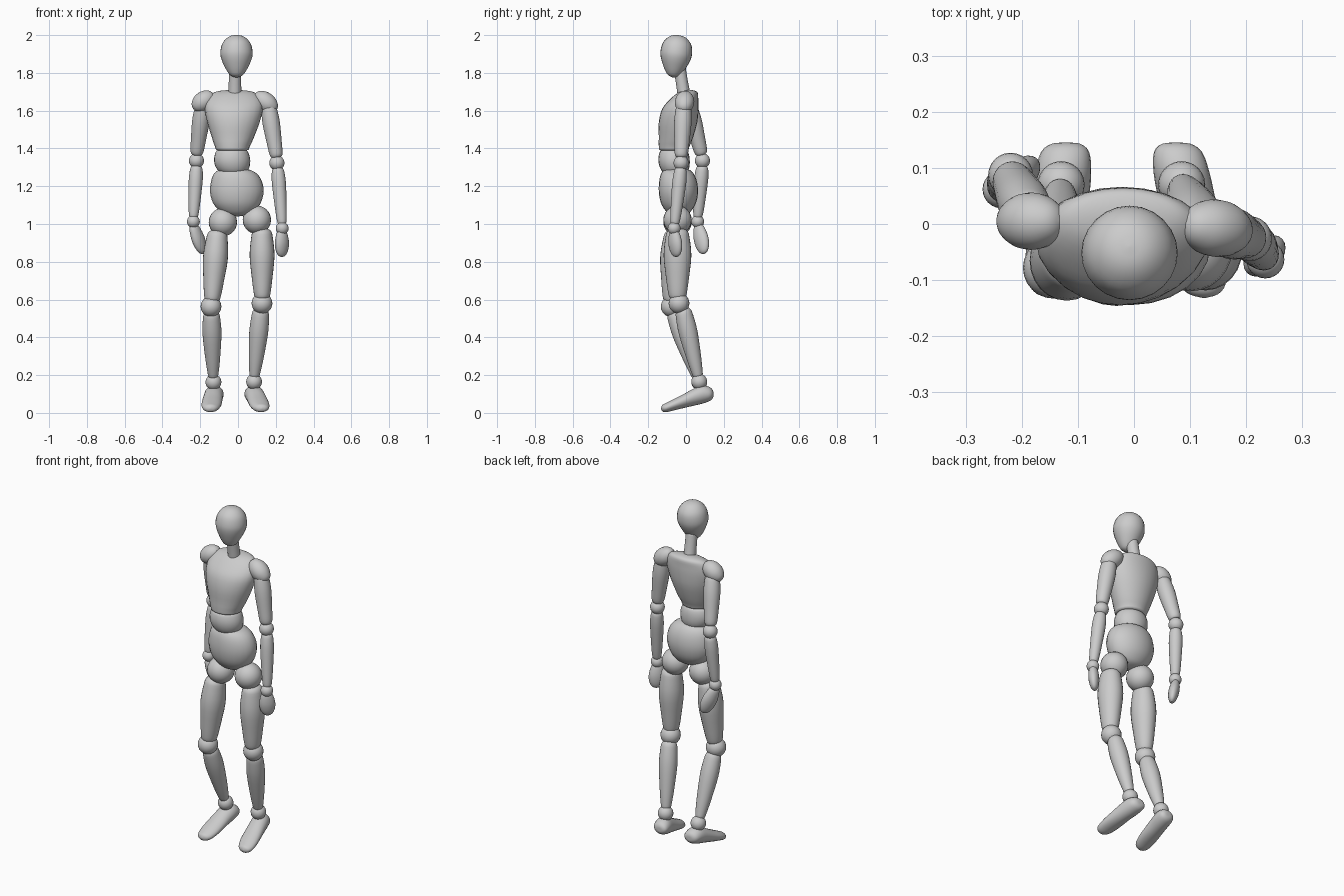
import bpy, bmesh, math
from mathutils import Vector

SEG = 24


def smooth_rows(rows, n=3):
    """Catmull-Rom refinement of a list of equal-length rows."""
    out = []
    for i in range(len(rows) - 1):
        p = [rows[max(i - 1, 0)], rows[i], rows[i + 1], rows[min(i + 2, len(rows) - 1)]]
        for k in range(n):
            t = k / n
            out.append([0.5 * (2 * b + (c - a) * t + (2 * a - 5 * b + 4 * c - d) * t * t
                               + (3 * b - a - 3 * c + d) * t ** 3) for a, b, c, d in zip(*p)])
    out.append(list(rows[-1]))
    return out


def loft(name, rows, u, v):
    """Skin elliptical rings; a row is centre x, y, z and radii along u and v."""
    bm = bmesh.new()
    rings = []
    for x, y, z, ru, rv in smooth_rows(rows):
        c = Vector((x, y, z))
        ru, rv = max(ru, 0.002), max(rv, 0.002)
        rings.append([bm.verts.new(c + u * ru * math.cos(a) + v * rv * math.sin(a))
                      for a in (2 * math.pi * k / SEG for k in range(SEG))])
    for a, b in zip(rings, rings[1:]):
        for k in range(SEG):
            j = (k + 1) % SEG
            bm.faces.new((a[k], a[j], b[j], b[k]))
    bm.faces.new(rings[0])
    bm.faces.new(rings[-1])
    bmesh.ops.recalc_face_normals(bm, faces=bm.faces)
    for f in bm.faces:
        f.smooth = True
    me = bpy.data.meshes.new(name)
    bm.to_mesh(me)
    bm.free()
    ob = bpy.data.objects.new(name, me)
    bpy.context.collection.objects.link(ob)
    return ob


def limb(name, p0, p1, profile, twist=0.0):
    """Turned part from p0 to p1; profile rows are t, width and depth radii."""
    p0, p1 = Vector(p0), Vector(p1)
    w = (p1 - p0).normalized()
    side = Vector((math.cos(twist), math.sin(twist), 0))
    v = w.cross(side).normalized()
    u = v.cross(w).normalized()
    return loft(name, [(*p0.lerp(p1, t), a, b) for t, a, b in profile], u, v)


def ball(name, c, r):
    bpy.ops.mesh.primitive_uv_sphere_add(segments=24, ring_count=12, radius=r, location=c)
    ob = bpy.context.object
    ob.name = name
    bpy.ops.object.shade_smooth()
    return ob


def rounded(r_top, r_mid, r_low, peak=0.4):
    """Soft-ended limb profile with a bulge at peak."""
    pts = [(0, 0), (0.005, r_top * .6), (0.04, r_top * .9), (0.12, r_top * 1.05), (peak, r_mid),
           (0.7, (r_mid + r_low) / 2), (0.9, r_low * 1.05), (0.97, r_low * .88),
           (0.995, r_low * .6), (1, 0)]
    return [(t, r, r) for t, r in pts]


X, Y = Vector((1, 0, 0)), Vector((0, 1, 0))

# Head and neck
limb("head", (-.008, -.04, 2.0), (-.008, -.068, 1.775),
     [(0, 0, 0), (.02, .03, .03), (.09, .056, .056), (.22, .077, .077), (.42, .086, .084),
      (.58, .079, .077), (.75, .062, .06), (.88, .045, .043), (.96, .028, .027), (1, 0, 0)])
limb("neck", (-.015, -.035, 1.83), (-.017, -.008, 1.67), [(0, .032, .032), (.5, .033, .032), (1, .035, .035)])

# Torso: rows are centre x, y, z and half width, half depth
loft("chest", [(-.02, .02, 1.71, 0, 0), (-.02, .018, 1.707, .06, .025), (-.02, .01, 1.695, .11, .052),
               (-.02, -.01, 1.66, .143, .075), (-.022, -.03, 1.61, .153, .096),
               (-.024, -.042, 1.54, .139, .102), (-.027, -.053, 1.46, .112, .091),
               (-.03, -.063, 1.41, .092, .081), (-.03, -.065, 1.39, .078, .07),
               (-.03, -.066, 1.385, 0, 0)], X, Y)
loft("waist", [(-.032, -.065, 1.395, 0, 0), (-.032, -.065, 1.392, .07, .06), (-.032, -.064, 1.375, .088, .077),
               (-.031, -.063, 1.335, .096, .083), (-.028, -.06, 1.295, .086, .076),
               (-.025, -.058, 1.268, .06, .055), (-.025, -.058, 1.26, 0, 0)], X, Y)
loft("pelvis", [(-.02, -.05, 1.295, 0, 0), (-.02, -.05, 1.29, .07, .06), (-.014, -.046, 1.268, .112, .085),
                (-.008, -.042, 1.225, .135, .1), (-.006, -.04, 1.17, .142, .104),
                (-.006, -.04, 1.115, .128, .094), (-.004, -.04, 1.075, .1, .072),
                (-.002, -.04, 1.05, .06, .045), (0, -.04, 1.04, 0, 0)], X, Y)

# Joint positions of both sides (the pose is asymmetric)
sides = {
    "left": dict(
        shoulder=((-.13, .005, 1.69), (-.237, .005, 1.61)), arm=((-.185, .015, 1.635), (-.22, .083, 1.365)),
        elbow=(-.22, .087, 1.335), fore=((-.219, .087, 1.31), (-.236, .062, 1.03)),
        wrist=(-.236, .062, 1.013), hand=((-.24, .063, 1.0), (-.182, .097, .843)), hand_twist=.9,
        hip=(-.08, -.045, 1.01), thigh=((-.108, -.055, .965), (-.138, -.077, .585)),
        knee=(-.143, -.078, .563), shin=((-.141, -.065, .54), (-.131, .06, .185)),
        ankle=(-.13, .07, .163), toe_x=-.147, heel_x=-.121),
    "right": dict(
        shoulder=((.09, 0, 1.69), (.203, -.015, 1.6)), arm=((.16, -.012, 1.635), (.205, -.026, 1.35)),
        elbow=(.206, -.026, 1.323), fore=((.21, -.027, 1.3), (.234, -.06, .995)),
        wrist=(.234, -.063, .977), hand=((.232, -.064, .972), (.233, -.05, .825)), hand_twist=.75,
        hip=(.1, -.045, 1.022), thigh=((.127, -.045, .975), (.128, -.045, .6)),
        knee=(.127, -.037, .58), shin=((.122, -.018, .555), (.086, .066, .185)),
        ankle=(.085, .07, .165), toe_x=.125, heel_x=.075),
}

# Foot outline: fraction to toe, y, bottom z, top z, half width
foot = [(0, .145, .095, .1, 0), (.01, .143, .08, .118, .025), (.07, .128, .064, .135, .043),
        (.2, .09, .05, .146, .05), (.4, .04, .038, .128, .051), (.6, -.015, .025, .098, .053),
        (.78, -.065, .013, .073, .052), (.92, -.105, .004, .053, .043),
        (.98, -.125, .008, .042, .026), (1, -.132, .022, .026, 0)]

for s, d in sides.items():
    # Arm chain
    limb(s + "_shoulder", *d["shoulder"],
         [(t, .051 * math.sqrt(max(0, 1 - (2 * t - 1) ** 2)), .051 * math.sqrt(max(0, 1 - (2 * t - 1) ** 2)))
          for t in (0, .03, .12, .3, .5, .7, .88, .97, 1)], twist=math.pi / 2)
    limb(s + "_upper_arm", *d["arm"], rounded(.04, .046, .034, .35))
    ball(s + "_elbow", d["elbow"], .04)
    limb(s + "_forearm", *d["fore"], rounded(.033, .037, .025, .3))
    ball(s + "_wrist", d["wrist"], .034)
    limb(s + "_hand", *d["hand"],
         [(0, 0, 0), (.02, .018, .014), (.15, .032, .024), (.45, .043, .029), (.7, .041, .026),
          (.88, .03, .019), (.97, .016, .01), (1, 0, 0)], twist=d["hand_twist"])
    # Leg chain
    ball(s + "_hip", d["hip"], .075)
    limb(s + "_thigh", *d["thigh"], [(t, a * .97, b * 1.08) for t, a, b in rounded(.056, .068, .044, .38)])
    ball(s + "_knee", d["knee"], .055)
    limb(s + "_shin", *d["shin"], rounded(.044, .05, .029, .35))
    ball(s + "_ankle", d["ankle"], .042)
    loft(s + "_foot", [(d["heel_x"] + (d["toe_x"] - d["heel_x"]) * t, y, (a + b) / 2, w, (b - a) / 2)
                       for t, y, a, b, w in foot], X, Vector((0, 0, 1)))
